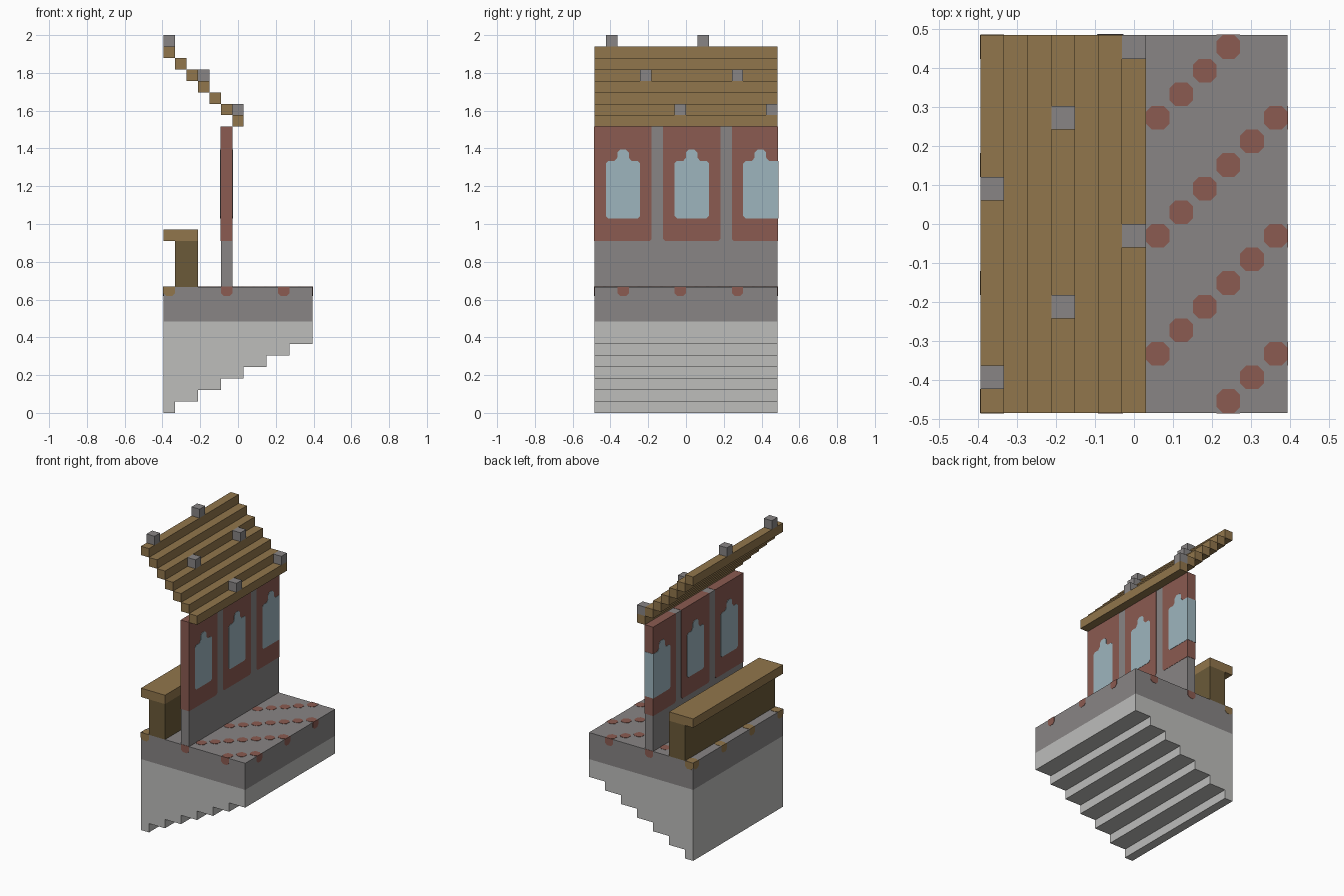
import bpy
import bmesh
from mathutils import Vector

if "Cube" in bpy.data.objects:
    bpy.data.objects.remove(bpy.data.objects["Cube"], do_unlink=True)

U = 2 / 33                # one block
LONG, WIDE = 16, 13       # blocks along y and x
LIFT = 0.03               # how far painted plates stand out, in blocks


def material(name, rgb):
    mat = bpy.data.materials.new(name)
    mat.use_nodes = True
    linear = [((c / 255 + 0.055) / 1.055) ** 2.4 for c in rgb] + [1.0]
    mat.diffuse_color = linear
    mat.node_tree.nodes["Principled BSDF"].inputs["Base Color"].default_value = linear
    return mat


PALE = material("pale stone", (189, 189, 187))
GREY = material("grey stone", (136, 133, 133))
BRICK = material("red brick", (139, 91, 81))
WOOD = material("light wood", (145, 118, 76))
DARK = material("dark wood", (107, 90, 57))
GLASS = material("blue glass", (157, 181, 190))


def place(axis, a, b, depth):
    """Block coordinates to model space, with depth running along the axis."""
    x, y, z = {"x": (depth, a, b), "y": (a, depth, b), "z": (a, b, depth)}[axis]
    return Vector((x - WIDE / 2, y - LONG / 2, z)) * U


def prisms(name, mat, items):
    """One object from (axis, outline, low, high) prisms."""
    bm = bmesh.new()
    for axis, outline, low, high in items:
        face = bm.faces.new([bm.verts.new(place(axis, a, b, low)) for a, b in outline])
        out = bmesh.ops.extrude_face_region(bm, geom=[face], use_keep_orig=True)
        verts = [g for g in out["geom"] if isinstance(g, bmesh.types.BMVert)]
        move = place(axis, 0, 0, high) - place(axis, 0, 0, low)
        bmesh.ops.translate(bm, verts=verts, vec=move)
    bmesh.ops.recalc_face_normals(bm, faces=bm.faces)
    mesh = bpy.data.meshes.new(name)
    bm.to_mesh(mesh)
    bm.free()
    mesh.materials.append(mat)
    obj = bpy.data.objects.new(name, mesh)
    bpy.context.collection.objects.link(obj)
    return obj


def box(x0, x1, y0, y1, z0, z1):
    return ("z", [(x0, y0), (x1, y0), (x1, y1), (x0, y1)], z0, z1)


# Stepped foundation and deck
steps = [(0, 8), (0, 0), (1, 0)]
for k in range(1, 7):
    steps += [(2 * k - 1, k), (2 * k + 1, k)]
steps.append((WIDE, 8))
prisms("stepped_foundation", PALE, [("y", steps, 0, LONG)])
prisms("deck", GREY, [box(0, WIDE, 0, LONG, 8, 11)])


# Diagonal pattern of inlaid spots on the deck top and its sides
def top_spot(i, j):
    c = 0.25
    return [(i + c, j), (i + 1 - c, j), (i + 1, j + c), (i + 1, j + 1 - c),
            (i + 1 - c, j + 1), (i + c, j + 1), (i, j + 1 - c), (i, j + c)]


def side_spot(k):
    top, mid, low = 11 + LIFT, 10.45, 10.2
    return [(k, top), (k, mid), (k + 0.25, low), (k + 0.75, low), (k + 1, mid), (k + 1, top)]


brick_spots, wood_spots = [], []
for i in range(WIDE):
    for j in range(LONG):
        if (i - j) % 5:
            continue
        group = wood_spots if i < 3 else brick_spots
        group.append(("z", top_spot(i, j), 11, 11 + LIFT))
        if j == 0:
            group.append(("y", side_spot(i), -LIFT, 0))
        if j == LONG - 1:
            group.append(("y", side_spot(i), LONG, LONG + LIFT))
        if i == 0:
            group.append(("x", side_spot(j), -LIFT, 0))
        if i == WIDE - 1:
            group.append(("x", side_spot(j), WIDE, WIDE + LIFT))
prisms("brick_spots", BRICK, brick_spots)
prisms("wood_spots", WOOD, wood_spots)

# Railing
prisms("railing_body", DARK, [box(1, 3, 0, LONG, 11, 15)])
prisms("railing_cap", WOOD, [box(0, 3, 0, LONG, 15, 16)])

# Wall with brick panels between grey piers, and arched windows
prisms("wall", GREY, [box(5, 6, 0, LONG, 11, 25)])
panels, windows = [], []
c = 0.2
for start in (0, 6, 12):
    first, last = start == 0, start == 12
    y0 = -LIFT if first else start
    y1 = LONG + LIFT if last else start + 5
    cl, cr = (0 if first else c), (0 if last else c)
    outline = [(y0, 25 + LIFT), (y0, 15 + cl)]
    if cl:
        outline.append((y0 + cl, 15))
    if cr:
        outline.append((y1 - cr, 15))
    outline += [(y1, 15 + cr), (y1, 25 + LIFT)]
    panels.append(("x", outline, 5 - LIFT, 6 + LIFT))

    # Window: wide body with a narrow raised tip
    w0, w1 = start + 1, start + 4
    mid = start + 2.5
    end = w1 + 2 * LIFT if last else w1
    pane = [(w0, 17 + c), (w0 + c, 17)]
    pane += [(end, 17), (end, 22)] if last else [(w1 - c, 17), (w1, 17 + c), (w1, 22 - c)]
    pane += [(w1 - c, 22), (mid + 0.75, 22), (mid + 0.5, 22.3), (mid + 0.5, 22.75),
             (mid + 0.25, 23), (mid - 0.25, 23), (mid - 0.5, 22.75), (mid - 0.5, 22.3),
             (mid - 0.75, 22), (w0 + c, 22), (w0, 22 - c)]
    windows.append(("x", pane, 5 - 2 * LIFT, 6 + 2 * LIFT))
prisms("brick_panels", BRICK, panels)
prisms("windows", GLASS, windows)

# Sloping roof of stepped beams with stone blocks on every third beam
for i in range(7):
    z = 31 - i
    prisms(f"roof_beam_{i + 1}", WOOD, [box(i, i + 1, 0, LONG, z, z + 1)])
    if i % 3 == 0:
        prisms(f"roof_blocks_{i + 1}", GREY,
               [box(i, i + 1, j, j + 1, z + 1, z + 2) for j in (i + 1, i + 9)])
